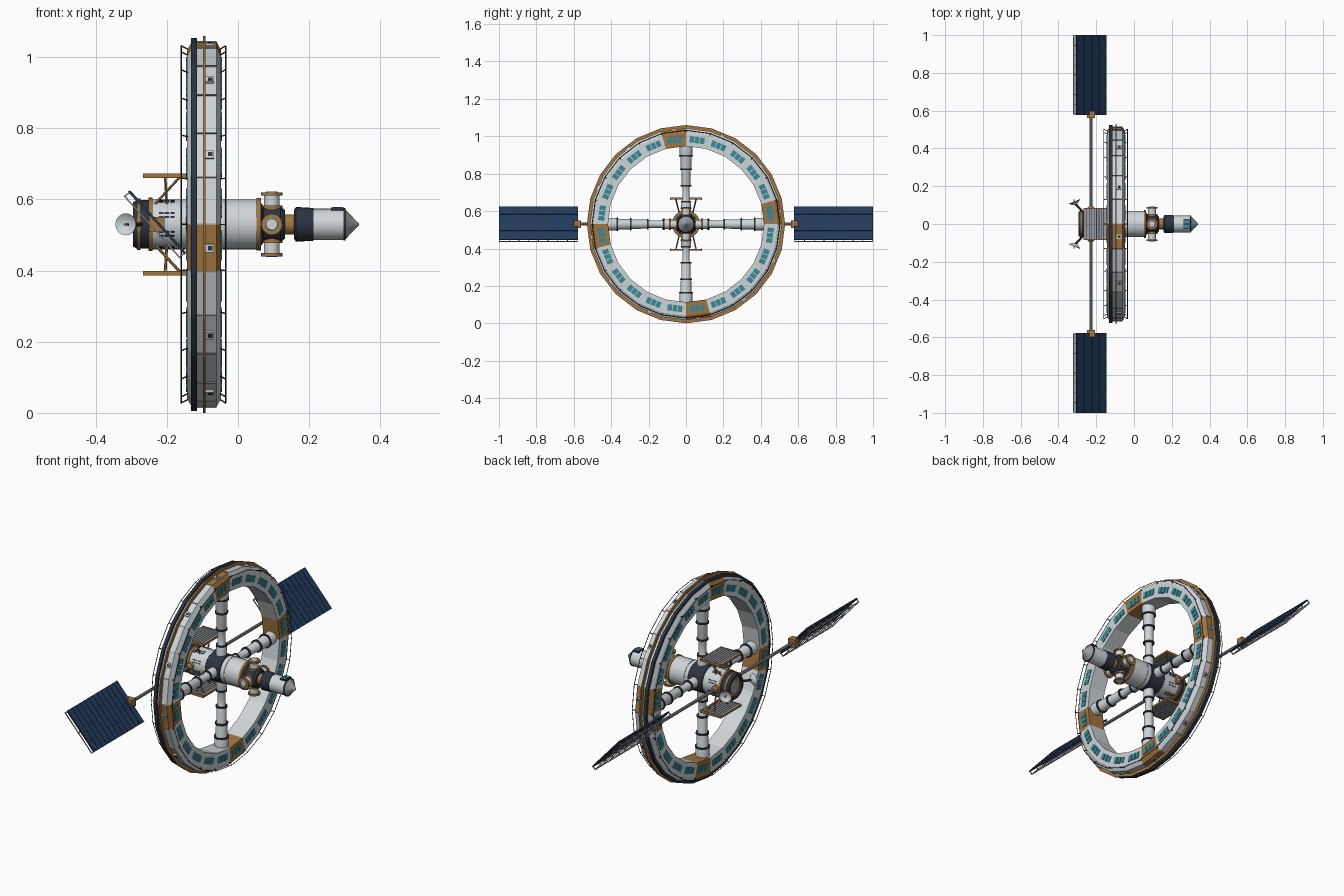
import bpy, bmesh, math
from mathutils import Vector as V, Matrix

if "Cube" in bpy.data.objects:
    bpy.data.objects.remove(bpy.data.objects["Cube"])

C = V((0, 0, 0.53))          # hub axis passes through here, along x
X, Y, Z = V((1, 0, 0)), V((0, 1, 0)), V((0, 0, 1))
TAU = math.tau


def mat(name, r, g, b):
    m = bpy.data.materials.new(name)
    m.diffuse_color = (r, g, b, 1)
    m.use_nodes = True
    m.node_tree.nodes["Principled BSDF"].inputs["Base Color"].default_value = m.diffuse_color
    return m


WHITE = mat("white_hull", 0.62, 0.67, 0.69)
GREY = mat("grey_metal", 0.32, 0.34, 0.36)
COPPER = mat("copper", 0.36, 0.18, 0.05)
DARK = mat("dark_hull", 0.025, 0.035, 0.055)
BLUE = mat("solar_blue", 0.015, 0.045, 0.11)
TEAL = mat("teal_glass", 0.04, 0.26, 0.32)


def finish(name, bm, m, smooth=False):
    bmesh.ops.recalc_face_normals(bm, faces=bm.faces[:])
    me = bpy.data.meshes.new(name)
    bm.to_mesh(me)
    bm.free()
    me.materials.append(m)
    if smooth:
        me.polygons.foreach_set("use_smooth", [True] * len(me.polygons))
        me.set_sharp_from_angle(angle=math.radians(32))
    ob = bpy.data.objects.new(name, me)
    bpy.context.collection.objects.link(ob)
    return ob


def lathe(name, m, prof, n=24, o=C, d=X, closed=False, smooth=True):
    """Turn (distance along d, radius) points round the axis d from o."""
    q = X.rotation_difference(d)
    bm = bmesh.new()
    rows = [[bm.verts.new(o + q @ V((a, r * math.cos(TAU * i / n), r * math.sin(TAU * i / n))))
             for i in range(n)] for a, r in prof]
    pairs = list(zip(rows, rows[1:])) + ([(rows[-1], rows[0])] if closed else [])
    for p, s in pairs:
        for i in range(n):
            j = (i + 1) % n
            bm.faces.new((p[i], p[j], s[j], s[i]))
    if not closed:
        bm.faces.new(rows[0])
        bm.faces.new(rows[-1])
    return finish(name, bm, m, smooth)


def boxes(name, m, items):
    """items: (matrix, (sx, sy, sz)) boxes joined in one object."""
    bm = bmesh.new()
    for mx, s in items:
        bmesh.ops.create_cube(bm, size=1, matrix=mx @ Matrix.Diagonal((*s, 1)))
    return finish(name, bm, m)


def struts(name, m, items, r, n=6):
    bm = bmesh.new()
    for p, q in items:
        p, q = V(p), V(q)
        mx = Matrix.Translation((p + q) / 2) @ Z.rotation_difference((q - p).normalized()).to_matrix().to_4x4()
        bmesh.ops.create_cone(bm, cap_ends=True, segments=n, radius1=r, radius2=r, depth=(q - p).length, matrix=mx)
    return finish(name, bm, m)


def at(x, y, z):
    return Matrix.Translation((x, y, z))


def polar(x, r, t):
    return C + V((x, r * math.cos(t), r * math.sin(t)))


def ring_mx(x, r, t, shift=0):
    """Frame on the ring: local y is radial, local z tangential."""
    return Matrix.Translation(C) @ Matrix.Rotation(t, 4, 'X') @ at(x, r, shift)


# habitat ring, with one copper segment after each spoke
ring = lathe("habitat_ring", WHITE, [(-.143, .417), (-.048, .417), (-.048, .49), (-.06, .513), (-.13, .513),
             (-.143, .49)], closed=True, smooth=False)
ring.data.materials.append(COPPER)
for p in ring.data.polygons:
    t = math.atan2(p.center.z - C.z, p.center.y) % TAU
    p.material_index = int(t / (TAU / 24)) % 6 == 0


def hoop(name, m, x0, x1, r0, r1):
    lathe(name, m, [(x0, r0), (x1, r0), (x1, r1), (x0, r1)], closed=True, smooth=False)


hoop("ring_dark_band", DARK, -.132, -.115, .505, .524)
hoop("ring_copper_rim", COPPER, -.099, -.092, .505, .530)

# ring windows on both faces, outer hatches, handrails
step = TAU / 24
mids = [(i + .5) * step for i in range(24)]
boxes("ring_windows", TEAL, [(ring_mx(x, .453, t, s), (.005, .033, .024))
      for x in (-.1435, -.0475) for t in mids for s in (-.028, 0, .028)])
boxes("ring_hatches", WHITE, [(ring_mx(-.08, .509, t), (.026, .012, .024)) for t in mids[::2]])
boxes("ring_hatch_glass", DARK, [(ring_mx(-.078, .512, t), (.014, .008, .012)) for t in mids[::2]])
boxes("ring_seams", GREY, [(ring_mx(-.095, .513, i * step), (.07, .006, .004)) for i in range(24)])
rails = []
for x, face in ((-.16, -.14), (-.035, -.051)):
    for i in range(24):
        rails.append((polar(x, .502, i * step), polar(x, .502, (i + 1) * step)))
        rails.append((polar(x, .502, i * step), polar(face, .492, i * step)))
struts("ring_handrails", DARK, rails, .002, 4)

# spokes with dark collars
for name, d in (("right", Y), ("left", -Y), ("top", Z), ("bottom", -Z)):
    o = C + V((-.097, 0, 0))
    lathe(f"{name}_spoke", WHITE, [(.05, .026), (.11, .026), (.13, .019), (.2, .02), (.21, .024), (.29, .025),
          (.3, .028), (.36, .029), (.375, .034), (.425, .034)], 16, o, d)
    for k, (a, r) in enumerate(((.12, .028), (.205, .029), (.295, .033), (.367, .037))):
        lathe(f"{name}_spoke_collar_{k}", DARK, [(a - .004, r), (a + .004, r)], 16, o, d)
    # docking ports on the front node
    o = C + V((.095, 0, 0))
    lathe(f"{name}_port", WHITE, [(.03, .022), (.088, .022)], 16, o, d)
    lathe(f"{name}_port_base", COPPER, [(.04, .03), (.053, .03)], 16, o, d)
    lathe(f"{name}_port_rim", COPPER, [(.081, .03), (.09, .03), (.09, .02), (.088, .02)], 16, o, d)
    lathe(f"{name}_port_hatch", WHITE, [(.085, .02), (.092, .016)], 16, o, d)

# hub, from the rear docking ring to the nose
lathe("rear_dock", DARK, [(-.27, .04), (-.27, .05), (-.295, .05), (-.295, .062), (-.285, .068), (-.24, .068)])
lathe("rear_dock_hatch", GREY, [(-.285, .034), (-.27, .042)])
lathe("rear_dock_rim", COPPER, [(-.284, .072), (-.274, .072)])
lathe("rear_collar", COPPER, [(-.252, .075), (-.24, .075)])
lathe("rear_module", WHITE, [(-.245, .07), (-.145, .07)])
lathe("hub_core", DARK, [(-.15, .066), (-.143, .073), (-.06, .073), (-.053, .066)])
lathe("main_module", WHITE, [(-.058, .07), (.055, .07)])
lathe("main_module_seam", GREY, [(-.038, .0715), (-.033, .0715)])
lathe("main_collar", COPPER, [(.052, .074), (.064, .074)])
lathe("node", DARK, [(.06, .068), (.072, .05), (.12, .05), (.132, .04)])
lathe("neck", COPPER, [(.125, .028), (.165, .028)])
lathe("capsule_adapter", DARK, [(.157, .04), (.163, .049), (.195, .047), (.212, .046)])
lathe("capsule", WHITE, [(.2, .044), (.3, .044)])
lathe("capsule_band", DARK, [(.296, .046), (.302, .046)])
lathe("nose", GREY, [(.3, .044), (.334, .008), (.34, .004)])
boxes("capsule_window_frame", DARK, [(at(.28, 0, .573), (.036, .046, .008))])
boxes("capsule_window", TEAL, [(at(.28, s, .575), (.028, .018, .008)) for s in (-.011, .011)])
boxes("rear_module_vents", DARK, [(ring_mx(-.2 + dx, .07, k * TAU / 8 + TAU / 16, s), (.012, .004, .004))
      for k in range(8) for dx in (-.016, 0, .016) for s in (-.006, .006)])

# radiators above and below the rear module
for name, s in (("upper", 1), ("lower", -1)):
    z = C.z + s * .137
    boxes(f"{name}_radiator_plate", DARK, [(at(-.205, 0, z), (.118, .166, .004))])
    boxes(f"{name}_radiator_slats", GREY, [(at(-.256 + i * .0128, 0, z), (.0095, .162, .008)) for i in range(9)])
    boxes(f"{name}_radiator_frame", COPPER,
          [(at(-.205, y, z), (.124, .006, .013)) for y in (-.083, .083)] +
          [(at(x, 0, z), (.006, .166, .01)) for x in (-.264, -.146)])
    struts(f"{name}_radiator_struts", COPPER,
           [((x0, y * .035, C.z + s * .055), (x1, y * .055, z)) for y in (-1, 1)
            for x0, x1 in ((-.235, -.16), (-.2, -.205))], .004)

# solar wings, mirrored left and right, tilted about the boom
for name, s in (("right", 1), ("left", -1)):
    struts(f"{name}_boom", GREY, [((-.228, s * .05, C.z), (-.228, s * .59, C.z))], .008, 10)
    lathe(f"{name}_boom_root", COPPER, [(.06, .018), (.085, .018), (.095, .01)], 12, C + V((-.228, 0, 0)), Y * s)
    boxes(f"{name}_wing_joint", COPPER, [(at(-.228, s * .58, C.z), (.042, .036, .042))])
    tilt = at(-.228, 0, .535) @ Matrix.Rotation(math.radians(48), 4, 'Y')
    boxes(f"{name}_wing_backing", DARK, [(tilt @ at(0, s * .789, 0), (.238, .422, .005))])
    boxes(f"{name}_wing_cells", BLUE, [(tilt @ at((i - 1.5) * .059, s * (.597 + j * .0349), .003),
          (.056, .0325, .004)) for i in range(4) for j in range(12)])
    bars = [(tilt @ at(u, s * .789, -.018), (.005, .42, .005)) for u in (-.115, .115, 0)]
    bars += [(tilt @ at(0, s * (.582 + j * .0518), -.018), (.232, .004, .004)) for j in range(9)]
    bars += [(tilt @ at(u, s * (.582 + j * .0518), -.01), (.004, .004, .018)) for u in (-.115, .115) for j in range(9)]
    boxes(f"{name}_wing_frame", GREY, bars)

    # dish antenna on an arm from the rear end
    d = V((-.4, s, 0)).normalized()
    o = V((-.311, s * .108, C.z))
    lathe(f"{name}_dish", WHITE, [(-.004, .008), (.001, .02), (.011, .031), (.013, .031), (.005, .02), (.001, .006)],
          20, o, d)
    struts(f"{name}_dish_feed", GREY, [(o, o + d * .022)], .003)
    struts(f"{name}_dish_arm", DARK, [((-.268, s * .06, C.z), o)], .006)
